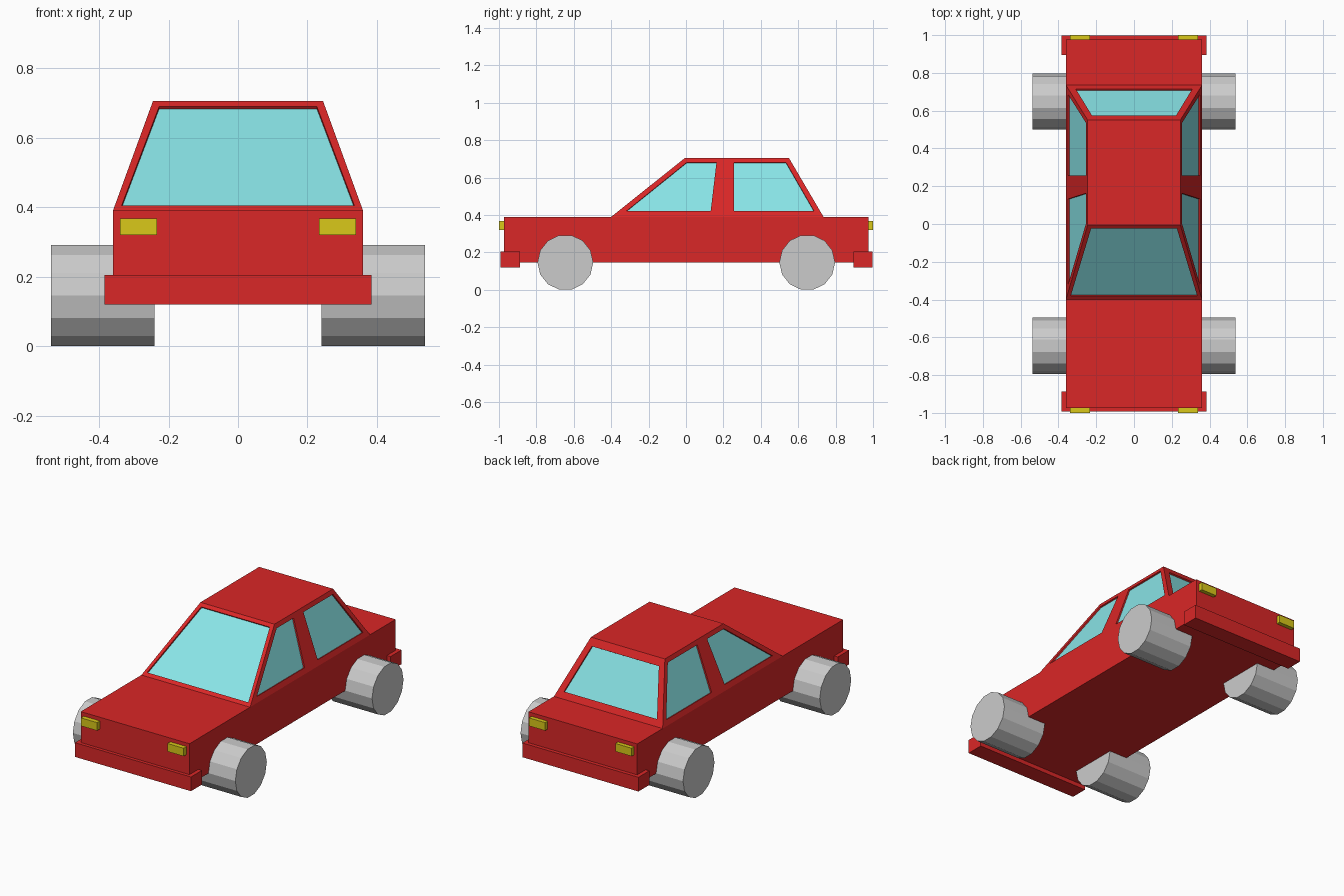
import bpy, bmesh, math
from mathutils import Vector

if "Cube" in bpy.data.objects:
    bpy.data.objects.remove(bpy.data.objects["Cube"])


def paint(name, rgb):
    m = bpy.data.materials.new(name)
    m.diffuse_color = (*rgb, 1)
    m.use_nodes = True
    m.node_tree.nodes["Principled BSDF"].inputs["Base Color"].default_value = m.diffuse_color
    return m


RED = paint("red_paint", (0.7, 0.02, 0.02))
GLASS = paint("glass", (0.25, 0.78, 0.8))
YELLOW = paint("yellow_lamp", (0.7, 0.58, 0.01))


def make(name, bm, mat=None):
    bmesh.ops.recalc_face_normals(bm, faces=bm.faces)
    me = bpy.data.meshes.new(name)
    bm.to_mesh(me)
    bm.free()
    ob = bpy.data.objects.new(name, me)
    bpy.context.collection.objects.link(ob)
    if mat:
        me.materials.append(mat)
    return ob


def loft(name, a, b, mat):
    """Closed solid between two matching loops of points."""
    bm = bmesh.new()
    va = [bm.verts.new(p) for p in a]
    vb = [bm.verts.new(p) for p in b]
    n = len(a)
    bm.faces.new(va)
    bm.faces.new(vb)
    for i in range(n):
        bm.faces.new((va[i], va[(i + 1) % n], vb[(i + 1) % n], vb[i]))
    return make(name, bm, mat)


def rect(x0, x1, y0, y1, z):
    return [(x0, y0, z), (x1, y0, z), (x1, y1, z), (x0, y1, z)]


def box(name, x, y, z, mat):
    return loft(name, rect(*x, *y, z[0]), rect(*x, *y, z[1]), mat)


# Lower body, bumpers and lamps
Z0, Z1 = 0.39, 0.705
box("body", (-0.36, 0.36), (-0.973, 0.976), (0.145, Z0), RED)
box("front_bumper", (-0.384, 0.384), (-0.993, -0.888), (0.12, 0.205), RED)
box("rear_bumper", (-0.384, 0.384), (0.895, 0.998), (0.12, 0.205), RED)
for side, x in (("left", (-0.34, -0.233)), ("right", (0.233, 0.34))):
    box(side + "_headlight", x, (-1.0, -0.96), (0.32, 0.368), YELLOW)
    box(side + "_tail_light", x, (0.96, 1.0), (0.32, 0.368), YELLOW)

# Tapered cabin
cabin = loft("cabin", rect(-0.36, 0.36, -0.4, 0.735, Z0),
             rect(-0.245, 0.245, -0.005, 0.55, Z1), RED)


def slope(z, low, high):
    return low + (high - low) * (z - Z0) / (Z1 - Z0)


def window(name, pts, depth=0.012):
    """Cut a shallow recess in the cabin and set a pane in it."""
    pts = [Vector(p) for p in pts]
    n = (pts[1] - pts[0]).cross(pts[2] - pts[0]).normalized()
    if n.dot(pts[0] - Vector((0, 0.2, 0.4))) < 0:
        n = -n
    cutter = loft(name + "_cutter", [p + n * 0.01 for p in pts],
                  [p - n * depth for p in pts], None)
    cutter.hide_render = True
    cutter.hide_viewport = True
    mod = cabin.modifiers.new(name, 'BOOLEAN')
    mod.object = cutter
    mod.operation = 'DIFFERENCE'
    mod.solver = 'EXACT'
    loft(name, [p - n * (depth - 0.003) for p in pts],
         [p - n * (depth + 0.002) for p in pts], GLASS)


# Windscreen and rear window, outlined by half-width and height
for name, low, high, outline in (
        ("windscreen", -0.4, -0.005, ((0.335, 0.405), (0.227, 0.69))),
        ("rear_window", 0.735, 0.55, ((0.308, 0.425), (0.222, 0.665)))):
    (wa, za), (wb, zb) = outline
    window(name, [(x, slope(z, low, high), z) for x, z in
                  ((-wa, za), (wa, za), (wb, zb), (-wb, zb))])

# Side windows, outlined in y and z
SIDE = {"front_side_window": ((-0.32, 0.42), (0.132, 0.42), (0.163, 0.68), (0.003, 0.68)),
        "rear_side_window": ((0.256, 0.42), (0.685, 0.42), (0.535, 0.68), (0.256, 0.68))}
for side, s in (("left", -1), ("right", 1)):
    for name, outline in SIDE.items():
        window(side + "_" + name,
               [(s * slope(z, 0.36, 0.245), y, z) for y, z in outline])

# Wide low-poly wheels
N, R = 14, 0.149
for end, yc in (("front", -0.645), ("rear", 0.648)):
    for side, s in (("left", -1), ("right", 1)):
        ring = [(yc + R * math.cos(2 * math.pi * i / N),
                 0.146 + R * math.sin(2 * math.pi * i / N)) for i in range(N)]
        loft(f"{end}_{side}_wheel", [(s * 0.24, y, z) for y, z in ring],
             [(s * 0.538, y, z) for y, z in ring], None)
